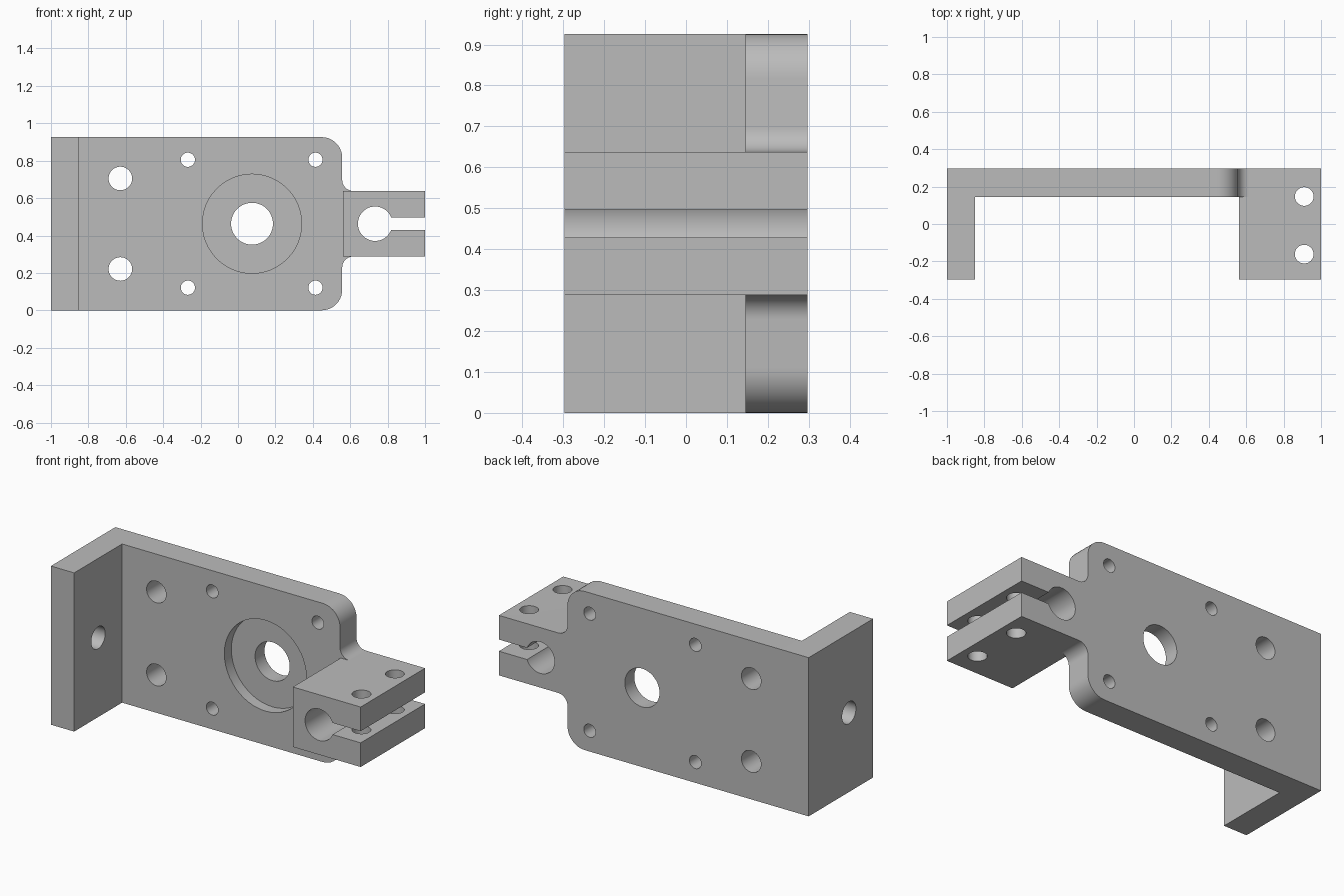
import bpy
import bmesh
from math import cos, sin, pi, radians
from mathutils import Matrix, Vector

if "Cube" in bpy.data.objects:
    bpy.data.objects.remove(bpy.data.objects["Cube"], do_unlink=True)

FRONT, INNER, BACK = -0.297, 0.145, 0.297
HEIGHT = 0.926
MID = HEIGHT / 2

metal = bpy.data.materials.new("plain grey metal")
metal.use_nodes = True
grey = (0.5, 0.5, 0.5, 1)
metal.diffuse_color = grey
metal.node_tree.nodes["Principled BSDF"].inputs["Base Color"].default_value = grey


def add_object(name, bm):
    bmesh.ops.recalc_face_normals(bm, faces=bm.faces)
    mesh = bpy.data.meshes.new(name)
    bm.to_mesh(mesh)
    bm.free()
    obj = bpy.data.objects.new(name, mesh)
    bpy.context.collection.objects.link(obj)
    return obj


def prism(name, outline, y0, y1):
    """Extrude an (x, z) outline along y."""
    bm = bmesh.new()
    face = bm.faces.new([bm.verts.new((x, y0, z)) for x, z in outline])
    new = bmesh.ops.extrude_face_region(bm, geom=[face])["geom"]
    verts = [v for v in new if isinstance(v, bmesh.types.BMVert)]
    bmesh.ops.translate(bm, verts=verts, vec=(0, y1 - y0, 0))
    return add_object(name, bm)


def box(name, x0, x1, y0, y1, z0, z1):
    return prism(name, [(x0, z0), (x1, z0), (x1, z1), (x0, z1)], y0, y1)


def drill(axis, centre, radius, length):
    """Cylinder cutter along an axis."""
    bm = bmesh.new()
    turn = Vector((0, 0, 1)).rotation_difference(Vector(axis)).to_matrix().to_4x4()
    bmesh.ops.create_cone(bm, cap_ends=True, segments=48, radius1=radius, radius2=radius,
                          depth=length, matrix=Matrix.Translation(centre) @ turn)
    return add_object("drill", bm)


def arc(cx, cz, r, start, end, steps=10):
    angles = [radians(start + (end - start) * i / steps) for i in range(steps + 1)]
    return [(cx + r * cos(a), cz + r * sin(a)) for a in angles]


def combine(obj, others, operation):
    """Boolean the parts into obj and remove the helpers."""
    for other in others:
        other.hide_render = True
        mod = obj.modifiers.new("cut", "BOOLEAN")
        mod.operation = operation
        mod.solver = "EXACT"
        mod.object = other
    bpy.context.view_layer.update()
    graph = bpy.context.evaluated_depsgraph_get()
    mesh = bpy.data.meshes.new_from_object(obj.evaluated_get(graph))
    obj.modifiers.clear()
    obj.data = mesh
    for other in others:
        bpy.data.objects.remove(other, do_unlink=True)


# Back plate: rounded right corners, filleted neck into the clamp tongue
edge, corner, fillet, half = 0.557, 0.11, 0.06, 0.175
upper = [(1, MID + half)]
upper += arc(edge + fillet, MID + half + fillet, fillet, 270, 180)
upper += arc(edge - corner, HEIGHT - corner, corner, 0, 90)
upper += [(-1, HEIGHT)]
lower = [(x, HEIGHT - z) for x, z in reversed(upper)]
bracket = prism("motor_bracket", upper + lower, INNER, BACK)

# Side flange and clamp block
flange = box("flange", -1, -0.85, FRONT, BACK, 0, HEIGHT)
clamp = box("clamp", 0.562, 1, FRONT, BACK, MID - half, MID + half)
combine(bracket, [flange, clamp], "UNION")

# Plate holes and shallow round recess
along_y = (0, 1, 0)
plate_y = (INNER + BACK) / 2
cutters = [drill(along_y, (0.075, plate_y, MID), 0.112, 0.4),
           drill(along_y, (0.075, INNER - 0.035, MID), 0.265, 0.2)]
for side in (-1, 1):
    cutters.append(drill(along_y, (-0.629, plate_y, MID + side * 0.242), 0.063, 0.4))
    for x in (-0.268, 0.414):
        cutters.append(drill(along_y, (x, plate_y, MID + side * 0.342), 0.038, 0.4))

# Flange hole
cutters.append(drill((1, 0, 0), (-0.925, -0.075, MID), 0.064, 0.4))

# Clamp bore, slot and screw holes
cutters.append(drill(along_y, (0.733, 0, MID), 0.092, 1))
cutters.append(box("slot", 0.74, 1.1, -0.5, 0.5, MID - 0.034, MID + 0.034))
for y in (-0.161, 0.147):
    cutters.append(drill((0, 0, 1), (0.91, y, MID), 0.05, 0.6))
combine(bracket, cutters, "DIFFERENCE")

# Finish
bracket.data.materials.clear()
bracket.data.materials.append(metal)
for poly in bracket.data.polygons:
    poly.material_index = 0
bpy.ops.object.select_all(action="DESELECT")
bracket.select_set(True)
bpy.context.view_layer.objects.active = bracket
bpy.ops.object.shade_smooth_by_angle(angle=pi / 6)
